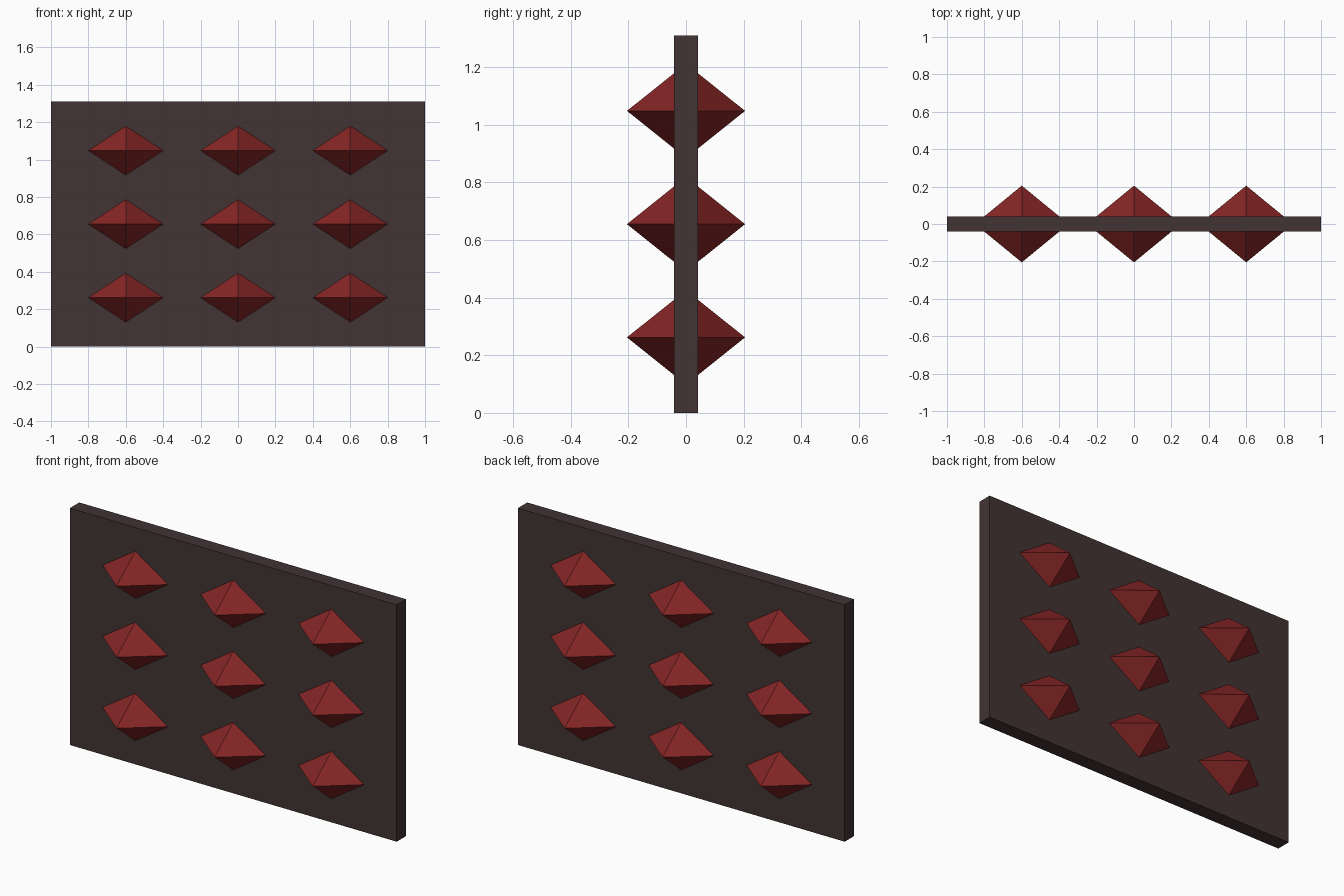
import bpy, bmesh

if "Cube" in bpy.data.objects:
    bpy.data.objects.remove(bpy.data.objects["Cube"])


def material(name, rgb):
    mat = bpy.data.materials.new(name)
    mat.diffuse_color = (*rgb, 1)
    mat.use_nodes = True
    mat.node_tree.nodes["Principled BSDF"].inputs["Base Color"].default_value = mat.diffuse_color
    return mat


def mesh_object(name, bm, mat):
    bmesh.ops.recalc_face_normals(bm, faces=bm.faces)
    mesh = bpy.data.meshes.new(name)
    bm.to_mesh(mesh)
    bm.free()
    mesh.materials.append(mat)
    obj = bpy.data.objects.new(name, mesh)
    bpy.context.collection.objects.link(obj)
    return obj


HEIGHT, HALF_T = 1.31, 0.041
dark = material("dark brown", (0.054, 0.033, 0.034))
red = material("deep red", (0.231, 0.018, 0.018))

# Flat panel
bm = bmesh.new()
bmesh.ops.create_cube(bm, size=1)
bmesh.ops.scale(bm, vec=(2, 2 * HALF_T, HEIGHT), verts=bm.verts)
bmesh.ops.translate(bm, vec=(0, 0, HEIGHT / 2), verts=bm.verts)
mesh_object("panel", bm, dark)


# Diamond-based pyramid stud on one side of the panel
def stud(name, x, z, side):
    bm = bmesh.new()
    y = side * HALF_T
    base = [bm.verts.new((x + dx, y, z + dz))
            for dx, dz in ((-0.2, 0), (0, -0.131), (0.2, 0), (0, 0.131))]
    tip = bm.verts.new((x, side * 0.205, z))
    for i in range(4):
        bm.faces.new((base[i], base[(i + 1) % 4], tip))
    bm.faces.new(base)
    mesh_object(name, bm, red)


# Three by three grid of studs, front and back
for side, label in ((-1, "front"), (1, "back")):
    for row in range(3):
        for col in range(3):
            stud(f"{label}_stud_{row}_{col}", (col - 1) * 0.6,
                 HEIGHT * (0.2 + 0.3 * row), side)
